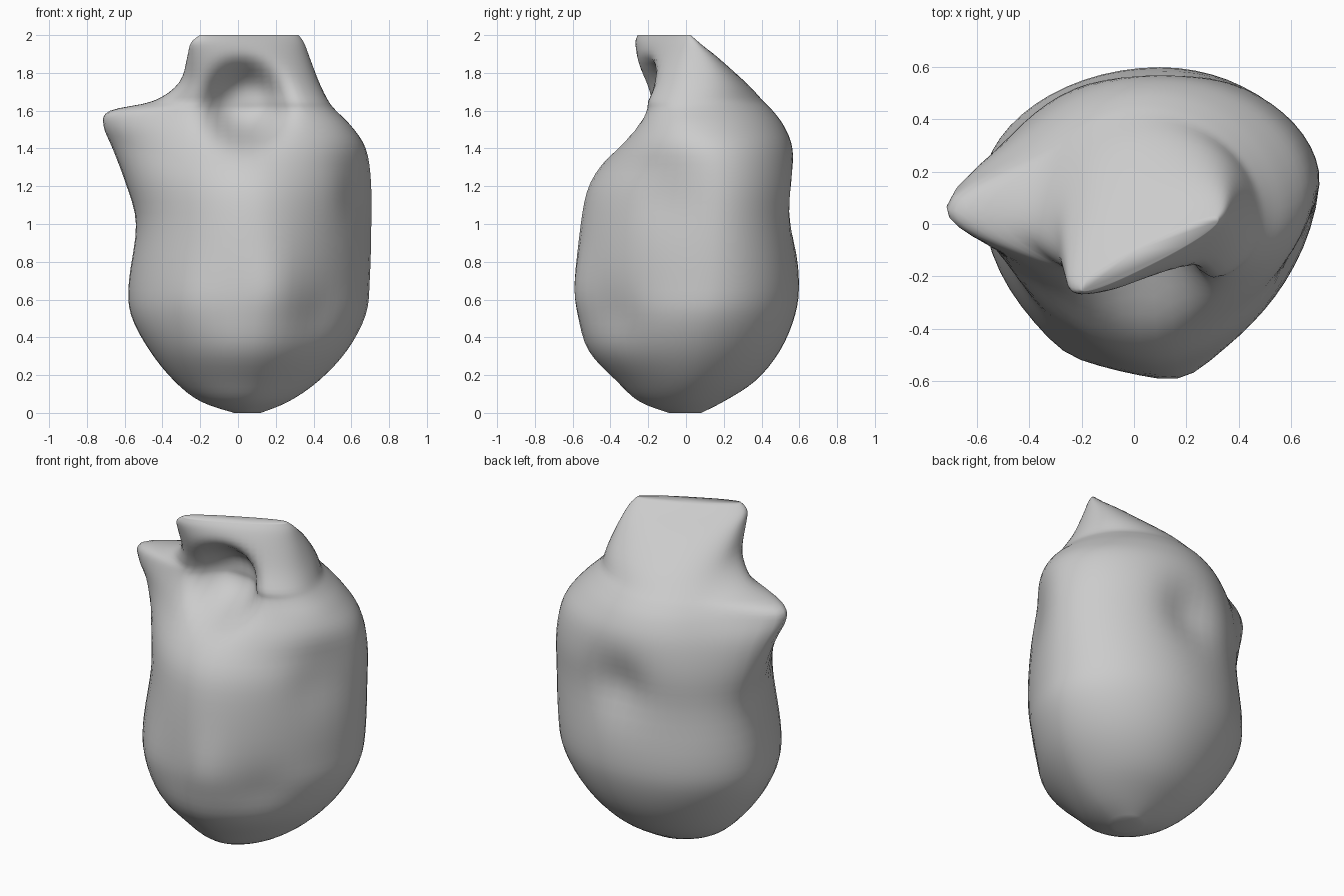
import bpy, bmesh
from math import cos, sin, pi, exp

# Cross-sections: z, left tip, right, front, back, centre x, centre y, left without the horn
RINGS = [
    (0.00, -0.02, 0.12, -0.09, 0.08, 0.05, -0.01, -0.02),
    (0.06, -0.20, 0.27, -0.25, 0.20, 0.05, 0.00, -0.20),
    (0.17, -0.34, 0.43, -0.37, 0.37, 0.06, 0.03, -0.34),
    (0.33, -0.47, 0.58, -0.52, 0.50, 0.08, 0.06, -0.47),
    (0.52, -0.57, 0.68, -0.57, 0.58, 0.09, 0.10, -0.57),
    (0.70, -0.58, 0.70, -0.58, 0.60, 0.10, 0.13, -0.58),
    (1.00, -0.54, 0.71, -0.56, 0.58, 0.10, 0.15, -0.53),
    (1.22, -0.60, 0.71, -0.51, 0.59, 0.09, 0.15, -0.51),
    (1.40, -0.67, 0.68, -0.38, 0.57, 0.08, 0.12, -0.48),
    (1.52, -0.72, 0.60, -0.29, 0.52, 0.06, 0.07, -0.45),
    (1.60, -0.69, 0.52, -0.25, 0.46, 0.05, 0.05, -0.41),
    (1.65, -0.45, 0.48, -0.25, 0.41, 0.05, 0.03, -0.38),
    (1.75, -0.31, 0.43, -0.24, 0.31, 0.04, 0.01, -0.31),
    (1.88, -0.27, 0.38, -0.22, 0.13, 0.04, -0.05, -0.27),
    (1.96, -0.25, 0.35, -0.20, -0.02, 0.03, -0.10, -0.25),
    (2.00, -0.20, 0.32, -0.17, -0.09, 0.03, -0.13, -0.20),
]
SEG, SUB = 56, 4

# Local dents and bumps: centre, spread, push, flatness
LUMPS = [
    ((0.04, -0.28, 1.63), (0.19, 0.45, 0.20), (0.0, 0.22, 0.0), 2),     # hollow under the hood
    ((0.07, 0.55, 1.12), (0.16, 0.25, 0.17), (0.0, -0.07, 0.0), 1),     # back dent
    ((0.68, -0.15, 1.15), (0.15, 0.18, 0.18), (-0.04, 0.0, 0.0), 1),    # right dent
    ((0.45, -0.40, 0.52), (0.15, 0.17, 0.15), (-0.02, 0.025, 0.0), 1),  # lower right groove
    ((0.20, -0.57, 0.66), (0.11, 0.15, 0.18), (0.0, -0.03, 0.0), 1),    # front bump
    ((-0.24, -0.45, 0.60), (0.11, 0.15, 0.18), (-0.01, -0.02, 0.0), 1), # front left bump
]


def ramp(z, a, b):
    return min(1, max(0, (z - a) / (b - a)))


def spline(a, b, c, d, t):
    return tuple(0.5 * (2*q + (r-p)*t + (2*p-5*q+4*r-s)*t*t + (3*q-p-3*r+s)*t**3)
                 for p, q, r, s in zip(a, b, c, d))


def ring_point(ring, ang):
    z, tip, x1, y0, y1, cx, cy, x0 = ring
    ca, sa = cos(ang), sin(ang)
    rx = x1 - cx if ca > 0 else cx - x0
    ry = y1 - cy if sa > 0 else cy - y0
    if ca > 0 and sa < 0:
        p = 1.65 + 0.75 * ramp(z, 1.3, 1.6)
    else:
        p = 1.95 + 0.5 * ramp(z, 1.65, 1.9)
    r = (abs(ca) ** p + abs(sa) ** p) ** (-1 / p)
    # Horn lobe on the left, wider towards the front
    width = 0.38 if ang < pi else 0.6
    lobe = (x0 - tip) * exp(-((ang - pi) / width) ** 2)
    x, y = cx + rx * r * ca - lobe, cy + ry * r * sa
    # The crest turns diagonally towards the top
    y += 0.5 * ramp(z, 1.65, 2.0) * (x - cx)
    point = [x, y, z]
    out = list(point)
    for c, s, push, flat in LUMPS:
        w = exp(-sum(((point[i] - c[i]) / s[i]) ** 2 for i in range(3)) ** flat)
        out = [o + w * k for o, k in zip(out, push)]
    return out


# Interpolate the sections and skin them
sections = []
n = len(RINGS)
for i in range(n - 1):
    quad = [RINGS[min(n - 1, max(0, i + k))] for k in (-1, 0, 1, 2)]
    sections += [spline(*quad, t / SUB) for t in range(SUB)]
sections.append(RINGS[-1])

bm = bmesh.new()
loops = [[bm.verts.new(ring_point(s, 2 * pi * j / SEG)) for j in range(SEG)] for s in sections]
for a, b in zip(loops, loops[1:]):
    for j in range(SEG):
        k = (j + 1) % SEG
        bm.faces.new((a[j], a[k], b[k], b[j]))
bm.faces.new(loops[0][::-1])
bm.faces.new(loops[-1])
# Soften the blends
for _ in range(2):
    bmesh.ops.smooth_vert(bm, verts=[v for l in loops[2:-2] for v in l], factor=0.4,
                          use_axis_x=True, use_axis_y=True, use_axis_z=True)
for f in bm.faces:
    f.smooth = True
bmesh.ops.recalc_face_normals(bm, faces=bm.faces[:])
mesh = bpy.data.meshes.new("lumpy_body")
bm.to_mesh(mesh)
bm.free()
body = bpy.data.objects.new("lumpy_body", mesh)
bpy.context.collection.objects.link(body)
